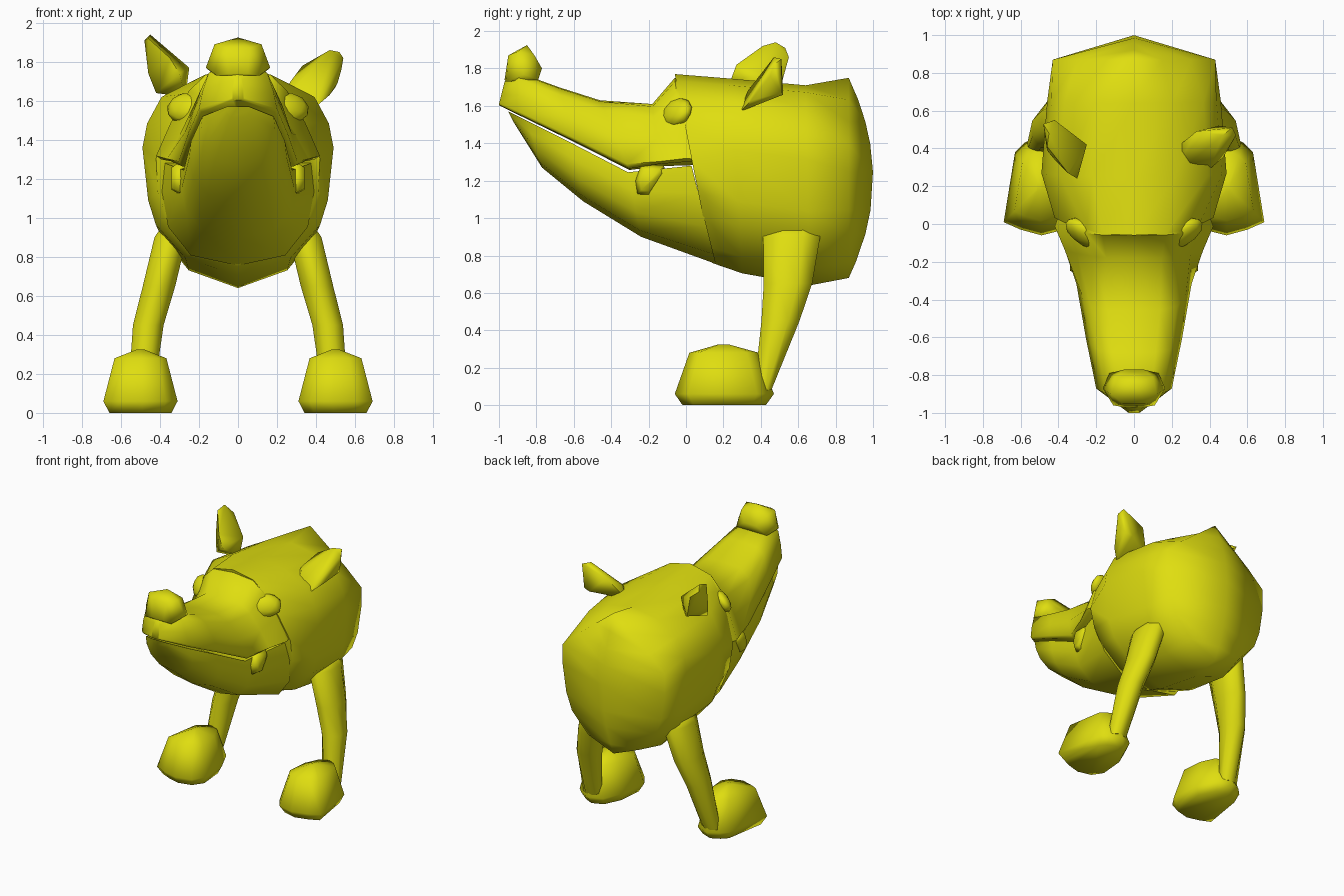
import bpy, bmesh, math
from mathutils import Matrix

if "Cube" in bpy.data.objects:
    bpy.data.objects.remove(bpy.data.objects["Cube"])

yellow = bpy.data.materials.new("yellow")
yellow.diffuse_color = (0.74, 0.73, 0.005, 1)
yellow.use_nodes = True
yellow.node_tree.nodes["Principled BSDF"].inputs["Base Color"].default_value = yellow.diffuse_color


def finish(name, bm, angle=45):
    bmesh.ops.remove_doubles(bm, verts=bm.verts, dist=0.001)
    bmesh.ops.recalc_face_normals(bm, faces=bm.faces)
    me = bpy.data.meshes.new(name)
    bm.to_mesh(me)
    bm.free()
    me.materials.append(yellow)
    ob = bpy.data.objects.new(name, me)
    bpy.context.collection.objects.link(ob)
    bpy.ops.object.select_all(action='DESELECT')
    ob.select_set(True)
    bpy.context.view_layer.objects.active = ob
    bpy.ops.object.shade_smooth_by_angle(angle=math.radians(angle))
    return ob


def loft(name, rings, angle=45, cap_end=True):
    bm = bmesh.new()
    rows = [[bm.verts.new(p) for p in ring] for ring in rings]
    n = len(rows[0])
    for a, b in zip(rows, rows[1:]):
        for i in range(n):
            j = (i + 1) % n
            bm.faces.new((a[i], a[j], b[j], b[i]))
    bm.faces.new(rows[0])
    if cap_end:
        bm.faces.new(rows[-1])
    return finish(name, bm, angle)


def hull(name, points, angle=70):
    bm = bmesh.new()
    for p in points:
        bm.verts.new(p)
    bmesh.ops.convex_hull(bm, input=bm.verts)
    loose = [v for v in bm.verts if not v.link_faces]
    bmesh.ops.delete(bm, geom=loose, context='VERTS')
    return finish(name, bm, angle)


def section(profile, yt, zt, yb, zb, w, bulge=0):
    """Symmetric ring from a half profile, leaning from its top to its bottom."""
    half = [(u * w, yb + (yt - yb) * f + bulge * 4 * f * (1 - f), zb + (zt - zb) * f)
            for u, f in profile]
    return half + [(-x, y, z) for x, y, z in half[-2:0:-1]]


# Main body: sloping brow at the front, angular bulging back
brow = [(0, 1), (.4, .965), (.6, .87), (.82, .72), (1, .54),
        (.98, .37), (.88, .25), (.57, .085), (0, 0)]
belly = [(0, 1), (.45, .965), (.8, .88), (.95, .75), (1, .63),
         (.94, .37), (.86, .25), (.55, .085), (0, 0)]
rump = [(0, 1), (.35, .89), (.7, .78), (1, .67), (1, .53),
        (.93, .34), (.82, .22), (.5, .08), (0, 0)]
loft("body", [section(brow, -.06, 1.77, .14, .76, .42),
              section(belly, .25, 1.745, .3, .705, .49),
              section(belly, .64, 1.71, .66, .64, .46),
              section(rump, .87, 1.75, .87, .68, .43),
              section(rump, .87, 1.75, .87, .68, 0, .13)], 70, False)

# Upper snout, flaring into the brow
cheek = [(0, 1), (.4, .96), (.6, .78), (.82, .42), (1, .04), (.94, 0), (0, -.04)]
muzzle = [(0, 1), (.45, .98), (.75, .84), (.9, .45), (1, .04), (.94, -.03), (0, -.05)]
loft("upper_snout", [section(cheek, .06, 1.7, .1, 1.3, .38),
                     section(cheek, -.06, 1.75, -.01, 1.3, .42),
                     section(cheek, -.18, 1.61, -.14, 1.29, .365),
                     section(muzzle, -.46, 1.63, -.31, 1.275, .305),
                     section(muzzle, -.68, 1.7, -.6, 1.42, .255),
                     section(muzzle, -.9, 1.78, -.87, 1.55, .2),
                     section(muzzle, -.97, 1.73, -1.0, 1.61, .03)], 60)

# Lower jaw
jaw_shape = [(0, 1), (.96, 1), (1, .72), (.92, .38), (.62, .1), (0, 0)]
jaw = [(.03, 1.28, .16, .755, .39), (-.31, 1.245, -.24, .9, .29), (-.6, 1.395, -.55, 1.09, .25),
       (-.85, 1.52, -.77, 1.27, .19), (-.95, 1.57, -.92, 1.51, .06)]
loft("lower_jaw", [section(jaw_shape, *s) for s in jaw], 60)

# Nose
nose = [(.11, -.96, 1.73), (.165, -.87, 1.77), (.13, -.79, 1.74), (.05, -.97, 1.74),
        (.12, -.9, 1.89), (.06, -.95, 1.87), (.1, -.81, 1.87), (.05, -.77, 1.8), (0, -.85, 1.925)]
hull("nose", [(s * x, y, z) for x, y, z in nose for s in (1, -1)])

# Ears, each turned its own way
hull("right_ear", [(.54, .47, 1.82), (.47, .47, 1.86), (.52, .51, 1.85), (.53, .45, 1.76),
                   (.33, .49, 1.78), (.27, .38, 1.7), (.45, .52, 1.66), (.22, .4, 1.62),
                   (.28, .3, 1.58), (.4, .29, 1.57), (.47, .35, 1.63), (.51, .42, 1.69),
                   (.5, .51, 1.67), (.3, .33, 1.68)])
hull("left_ear", [(-.45, .48, 1.94), (-.48, .53, 1.91), (-.42, .55, 1.86), (-.46, .41, 1.92),
                  (-.46, .39, 1.74), (-.42, .34, 1.64), (-.3, .24, 1.74), (-.35, .27, 1.82),
                  (-.25, .42, 1.77), (-.27, .4, 1.62), (-.36, .5, 1.68)])

foot_outline = [(.69, .01), (.6, -.03), (.49, -.06), (.37, -.03), (.31, .06), (.33, .28),
                (.4, .43), (.5, .47), (.58, .43), (.63, .38)]
leg_rings = [(.33, .575, .95, .07, .14), (.345, .565, .9, .09, .165), (.405, .545, .65, .09, .14),
             (.46, .505, .45, .085, .11), (.5, .41, .08, .07, .05)]
tusk = [(-.27, 1.2), (-.24, 1.285), (-.12, 1.285), (-.11, 1.25), (-.2, 1.12), (-.26, 1.13)]

for side, s in (("right", 1), ("left", -1)):
    # Leg
    loft(side + "_leg", [[(s * (x + rx * math.cos(a)), y + ry * math.sin(a), z)
                          for a in [math.tau * (i + .5) / 8 for i in range(8)]]
                         for x, y, z, rx, ry in leg_rings], 60)
    # Foot
    loft(side + "_foot", [[(s * (.5 + (x - .5) * k), .2 + (y - .2) * k, z) for x, y in foot_outline]
                          for z, k in ((0, .84), (.06, 1), (.28, .7), (.325, .1))], 80)
    # Tusk
    hull(side + "_tusk", [(s * (.3 + d), -.19 + (y + .19) * k, 1.2 + (z - 1.2) * k)
                          for y, z in tusk for d, k in ((-.04, .75), (0, 1), (.04, .7))])
    # Eye, lying along the sloping brow
    bm = bmesh.new()
    bmesh.ops.create_icosphere(bm, subdivisions=2, radius=1)
    m = (Matrix.Translation((s * .265, -.05, 1.565)) @ Matrix.Rotation(s * .62, 4, 'Z')
         @ Matrix.Rotation(-.5, 4, 'X') @ Matrix.Diagonal((.115, .05, .085, 1)))
    bmesh.ops.transform(bm, matrix=m, verts=bm.verts)
    finish(side + "_eye", bm, 60)
